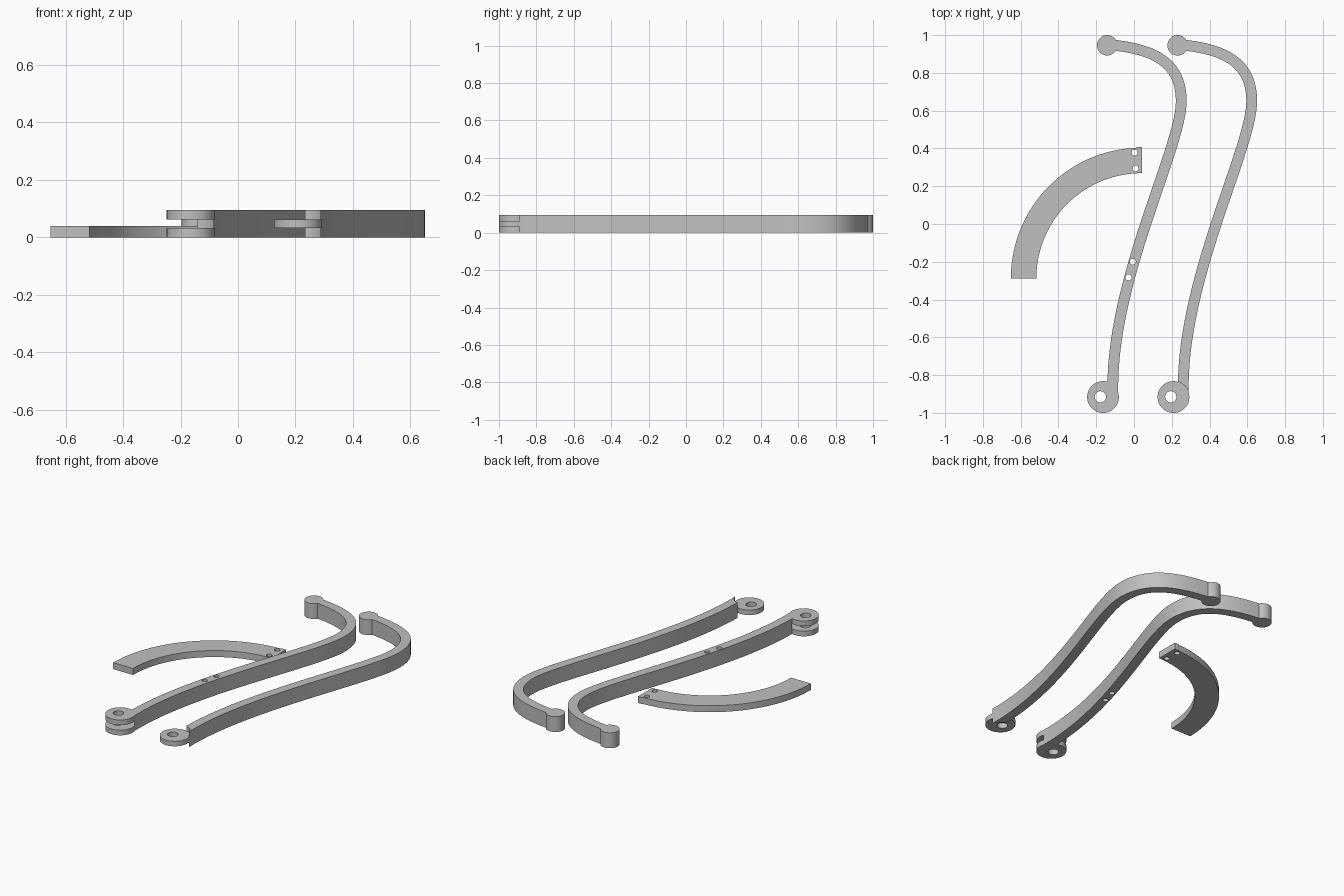
import bpy, bmesh, math
from mathutils import Vector
from mathutils.geometry import interpolate_bezier

default = bpy.data.objects.get("Cube")
if default:
    bpy.data.objects.remove(default, do_unlink=True)

H = 0.095            # arm thickness
LOW, HIGH = 0.032, 0.063   # hinge knuckle split heights
ARM_W = 0.057
SHIFT = 0.373        # spacing between the two arms

grey = bpy.data.materials.new("plain grey")
grey.use_nodes = True
grey.diffuse_color = (0.53, 0.53, 0.53, 1)
grey.node_tree.nodes["Principled BSDF"].inputs["Base Color"].default_value = (0.53, 0.53, 0.53, 1)


def link(name, bm):
    bmesh.ops.recalc_face_normals(bm, faces=bm.faces)
    mesh = bpy.data.meshes.new(name)
    bm.to_mesh(mesh)
    bm.free()
    mesh.materials.append(grey)
    obj = bpy.data.objects.new(name, mesh)
    bpy.context.collection.objects.link(obj)
    return obj


def disc(x, y, r, z0, z1, sides=64):
    bm = bmesh.new()
    bmesh.ops.create_cone(bm, cap_ends=True, segments=sides, radius1=r, radius2=r, depth=z1 - z0)
    bmesh.ops.translate(bm, verts=bm.verts, vec=(x, y, (z0 + z1) / 2))
    return link("helper", bm)


def strip(name, left, right, height):
    """Solid strip between two edge lines, from z = 0 up to height."""
    bm = bmesh.new()
    rows = [[bm.verts.new((p.x, p.y, z)) for p, z in ((a, 0), (b, 0), (b, height), (a, height))]
            for a, b in zip(left, right)]
    for r, s in zip(rows, rows[1:]):
        for i in range(4):
            j = (i + 1) % 4
            bm.faces.new((r[i], r[j], s[j], s[i]))
    bm.faces.new(rows[0])
    bm.faces.new(rows[-1])
    return link(name, bm)


def combine(obj, added, cut):
    """Join and cut with helper solids, then bake the result."""
    for op, helpers in (("UNION", added), ("DIFFERENCE", cut)):
        for h in helpers:
            h.hide_render = True
            mod = obj.modifiers.new(op.lower(), "BOOLEAN")
            mod.operation, mod.object, mod.solver = op, h, "EXACT"
    graph = bpy.context.evaluated_depsgraph_get()
    baked = bpy.data.meshes.new_from_object(obj.evaluated_get(graph))
    obj.modifiers.clear()
    obj.data = baked
    for h in added + cut:
        bpy.data.objects.remove(h, do_unlink=True)
    bpy.ops.object.select_all(action="DESELECT")
    obj.select_set(True)
    bpy.context.view_layer.objects.active = obj
    bpy.ops.object.shade_smooth_by_angle(angle=math.radians(25))


def arm(name, dx, gaps, pins):
    # S-shaped centre line: hooked top, then a long sweep down
    curves = [((-0.143, 0.950), (0.10, 0.93), (0.250, 0.86), (0.250, 0.65)),
              ((0.250, 0.65), (0.250, 0.40), (-0.125, -0.30), (-0.112, -0.895))]
    path = []
    for c in curves:
        a, b, d, e = [Vector((x + dx, y, 0)) for x, y in c]
        path += interpolate_bezier(a, b, d, e, 40)[(1 if path else 0):]
    left, right = [], []
    for i, p in enumerate(path):
        t = (path[min(i + 1, len(path) - 1)] - path[max(i - 1, 0)]).normalized()
        n = Vector((-t.y, t.x, 0)) * ARM_W / 2
        left.append(p + n)
        right.append(p - n)
    body = strip(name, left, right, H)
    knob = disc(-0.142 + dx, 0.946, 0.054, 0, H)
    knuckle = disc(-0.164 + dx, -0.916, 0.084, 0, H)
    cuts = [disc(-0.164 + dx, -0.916, 0.0845, z0, z1) for z0, z1 in gaps]
    cuts.append(disc(-0.178 + dx, -0.915, 0.03, -0.1, 0.2, 32))
    cuts += [disc(x + dx, y, 0.016, -0.1, 0.2, 24) for x, y in pins]
    combine(body, [knob, knuckle], cuts)


# Forked arm with pin holes, and its mate with a single middle tongue
arm("forked_arm", 0, [(LOW, HIGH)], [(-0.006, -0.2), (-0.029, -0.283)])
arm("tongue_arm", SHIFT, [(-0.1, LOW), (HIGH, 0.2)], [])

# Thin quarter-ring brace with a short straight end
outer, inner = [], []
centre = Vector((0.04, -0.288, 0))
for i in range(49):
    a = math.pi - i / 48 * math.radians(87.5)
    d = Vector((math.cos(a), math.sin(a), 0))
    outer.append(centre + d * 0.692)
    inner.append(centre + d * 0.557)
for x in (0.018, 0.043):
    outer.append(Vector((x, 0.408, 0)))
    inner.append(Vector((x, 0.27, 0)))
brace = strip("curved_brace", outer, inner, 0.04)
combine(brace, [], [disc(x, y, 0.016, -0.1, 0.2, 24) for x, y in ((0.003, 0.378), (0.008, 0.294))])
